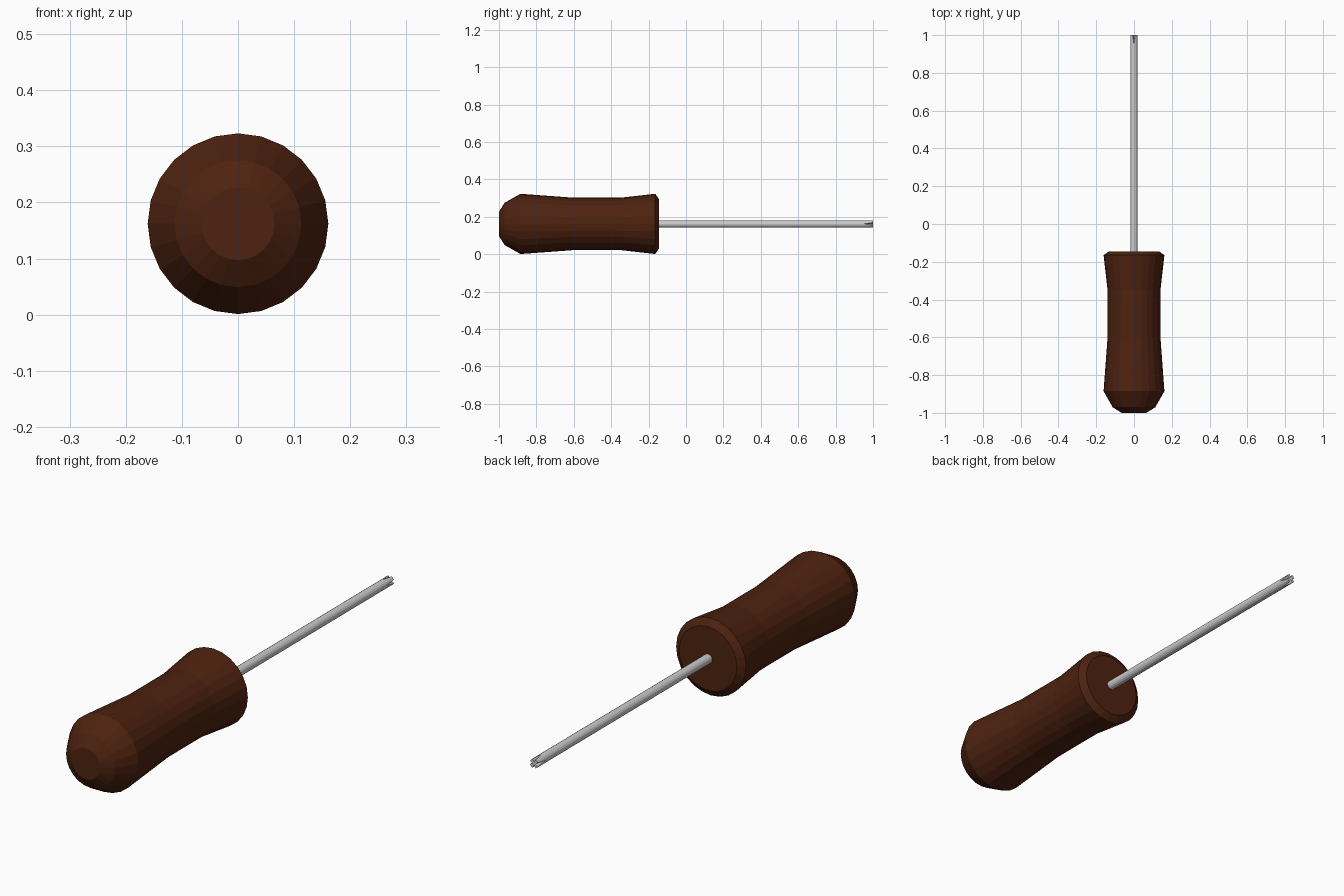
import bpy, bmesh
from math import sin, cos, pi

if "Cube" in bpy.data.objects:
    bpy.data.objects.remove(bpy.data.objects["Cube"])

AXIS_Z = 0.162


def ring(bm, y, radii):
    n = len(radii)
    return [bm.verts.new((r * cos(2 * pi * i / n), y, AXIS_Z + r * sin(2 * pi * i / n)))
            for i, r in enumerate(radii)]


def bridge(bm, a, b):
    n = len(a)
    for i in range(n):
        j = (i + 1) % n
        bm.faces.new((a[i], a[j], b[j], b[i]))


def finish(bm, name, material=None):
    bmesh.ops.recalc_face_normals(bm, faces=bm.faces)
    mesh = bpy.data.meshes.new(name)
    bm.to_mesh(mesh)
    bm.free()
    obj = bpy.data.objects.new(name, mesh)
    bpy.context.collection.objects.link(obj)
    if material:
        mesh.materials.append(material)
    return obj


# Brown handle: turned profile of (y, radius)
wood = bpy.data.materials.new("dark_wood")
wood.diffuse_color = (0.075, 0.016, 0.005, 1)
wood.use_nodes = True
wood.node_tree.nodes["Principled BSDF"].inputs["Base Color"].default_value = wood.diffuse_color
profile = [(-1.0, 0.065), (-0.97, 0.113), (-0.885, 0.161), (-0.60, 0.14),
           (-0.35, 0.14), (-0.165, 0.161), (-0.145, 0.133)]
bm = bmesh.new()
rings = [ring(bm, y, [r] * 24) for y, r in profile]
for a, b in zip(rings, rings[1:]):
    bridge(bm, a, b)
bm.faces.new(rings[0])
bm.faces.new(rings[-1])
finish(bm, "handle", wood)

# Steel shaft with four tapering grooves cut into the tip
SIDES, R = 16, 0.0195
bm = bmesh.new()
base = ring(bm, -0.16, [R] * SIDES)
neck = ring(bm, 0.95, [R] * SIDES)
tip = ring(bm, 1.0, [0.006 if i % 4 == 0 else R for i in range(SIDES)])
bm.faces.new(base)
bridge(bm, base, neck)
centre = bm.verts.new((0, 1.0, AXIS_Z))
for i in range(SIDES):
    j = (i + 1) % SIDES
    if i % 4 == 0:        # groove wall after the groove line
        bm.faces.new((neck[i], neck[j], tip[j]))
        bm.faces.new((neck[i], tip[j], tip[i]))
    elif j % 4 == 0:      # groove wall before the groove line
        bm.faces.new((neck[i], neck[j], tip[i]))
        bm.faces.new((neck[j], tip[j], tip[i]))
    else:                 # outside of a prong
        bm.faces.new((neck[i], neck[j], tip[j], tip[i]))
    bm.faces.new((centre, tip[i], tip[j]))
finish(bm, "shaft")
